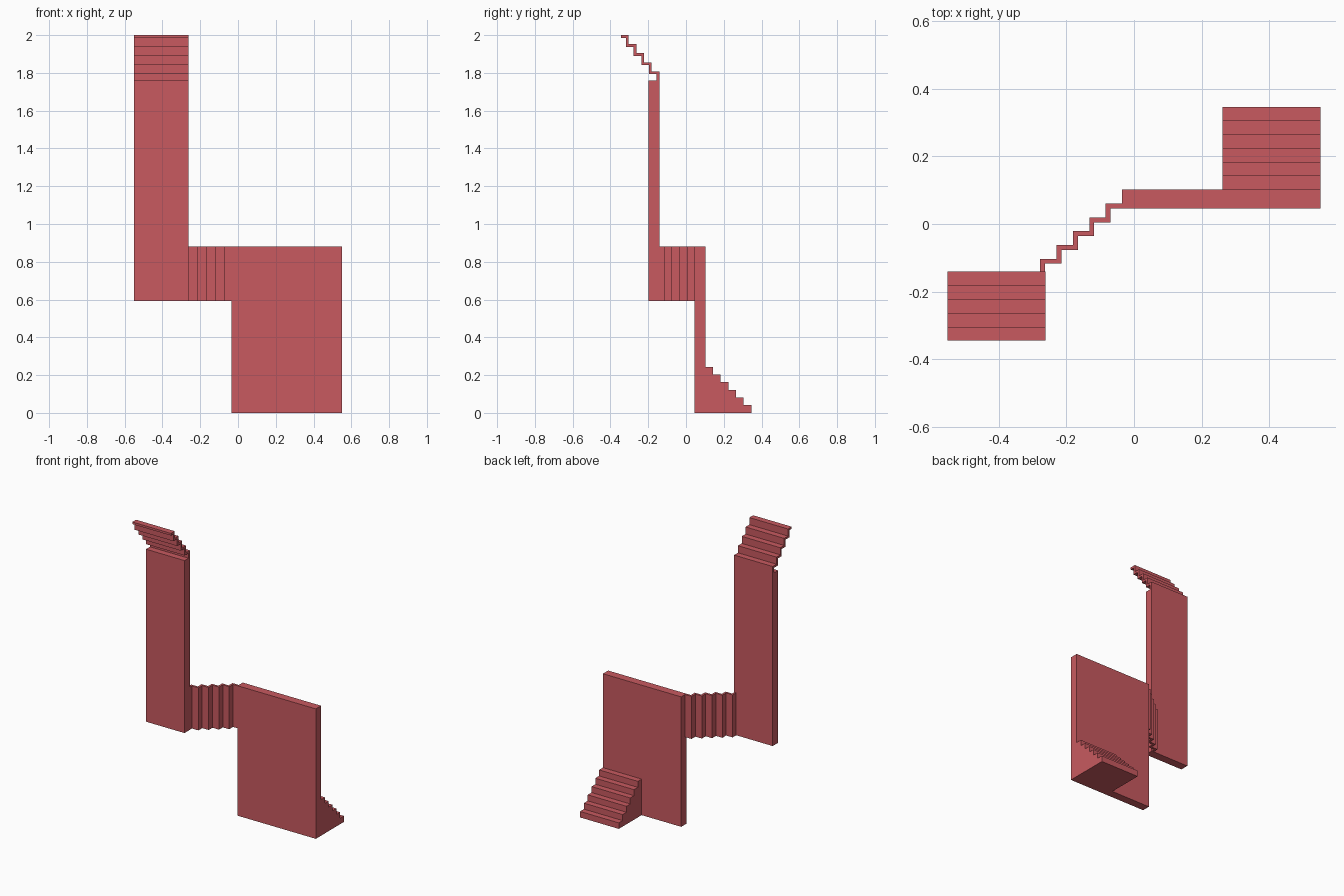
import bpy, bmesh

if "Cube" in bpy.data.objects:
    bpy.data.objects.remove(bpy.data.objects["Cube"])

red = bpy.data.materials.new("red")
red.diffuse_color = (0.58, 0.102, 0.117, 1)
red.use_nodes = True
red.node_tree.nodes["Principled BSDF"].inputs["Base Color"].default_value = red.diffuse_color


def prism(name, profile, place, lo, hi):
    """Extrude a 2D profile from lo to hi; place(u, v, w) gives xyz."""
    bm = bmesh.new()
    a = [bm.verts.new(place(u, v, lo)) for u, v in profile]
    b = [bm.verts.new(place(u, v, hi)) for u, v in profile]
    bm.faces.new(a)
    bm.faces.new(b)
    n = len(a)
    for i in range(n):
        j = (i + 1) % n
        bm.faces.new((a[i], a[j], b[j], b[i]))
    bmesh.ops.recalc_face_normals(bm, faces=bm.faces)
    mesh = bpy.data.meshes.new(name)
    bm.to_mesh(mesh)
    bm.free()
    obj = bpy.data.objects.new(name, mesh)
    bpy.context.collection.objects.link(obj)
    mesh.materials.append(red)
    return obj


def side(y, z, x):
    return (x, y, z)


def plan(x, y, z):
    return (x, y, z)


def rect(u0, u1, v0, v1):
    return [(u0, v0), (u1, v0), (u1, v1), (u0, v1)]


RUN = 0.0407            # tread depth shared by all flights
THIN = 0.0145           # thickness of the folded flights
X_IN, X_OUT = 0.261, 0.551
Y_LOW, Y_HIGH = 0.102, -0.141   # back faces of the two walls

# Upright walls
prism("lower_wall", rect(-0.0355, X_OUT, 0.046, Y_LOW), plan, 0, 0.88)
prism("upper_wall", rect(-X_OUT, -0.262, -0.198, Y_HIGH), plan, 0.592, 1.76)

# Solid bottom stairs: six steps behind the lower wall
steps = [(Y_LOW, 0)]
for i in range(6):
    z = (6 - i) * RUN
    steps += [(Y_LOW + i * RUN, z), (Y_LOW + (i + 1) * RUN, z)]
steps.append((Y_LOW + 6 * RUN, 0))
prism("bottom_stairs", steps, side, X_IN, X_OUT)

# Sideways stairs: folded strip in plan, joining the walls
PITCH = 0.0485
back, front = [(-0.0355, 0.06)], [(-0.0355, 0.046)]
for i in range(5):
    x, y = -0.0835 - i * PITCH, 0.06 - i * RUN
    back += [(x, y), (x, y - RUN)]
    front += [(x + THIN, y - THIN), (x + THIN, y - THIN - RUN)]
back[-1] = (back[-1][0], Y_HIGH)
front[-1] = (front[-1][0], Y_HIGH)
prism("sideways_stairs", back + front[::-1], plan, 0.592, 0.88)

# Top stairs: folded strip rising forward from the upper wall
RISE = 0.048
outer, inner = [(Y_HIGH, 1.76)], [(Y_HIGH - THIN, 1.76)]
for i in range(5):
    y, z = Y_HIGH - i * RUN, 1.808 + i * RISE
    outer += [(y, z), (y - RUN, z)]
    inner += [(y - THIN, z - THIN), (y - THIN - RUN, z - THIN)]
outer[-1] = (-0.344, 2.0)
inner[-1] = (-0.344, 2.0 - THIN)
prism("top_stairs", outer + inner[::-1], side, -X_OUT, -0.262)
